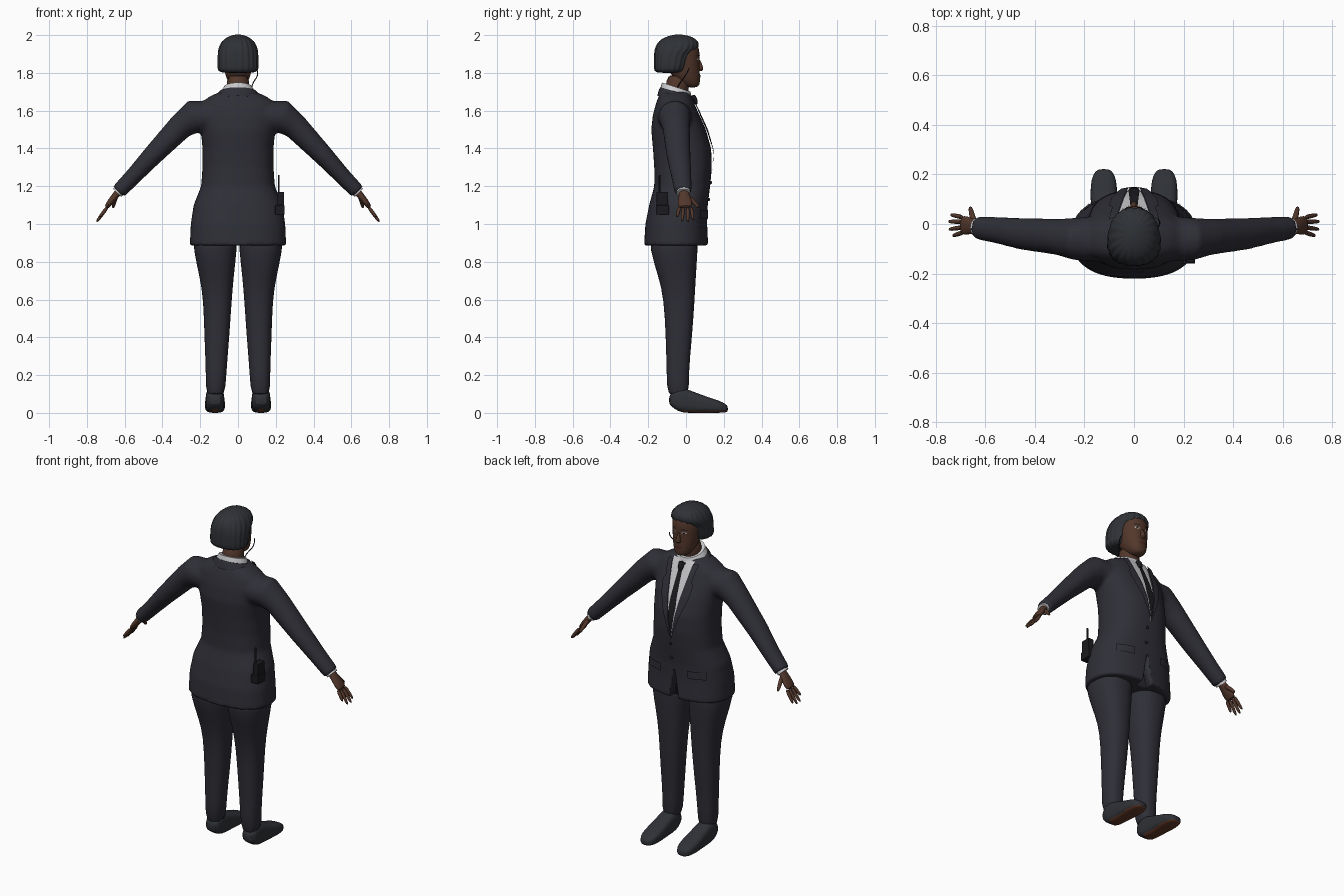
import bpy, bmesh, math
from mathutils import Vector as V

cube = bpy.data.objects.get("Cube")
if cube:
    bpy.data.objects.remove(cube, do_unlink=True)


def material(name, r, g, b):
    m = bpy.data.materials.new(name)
    m.use_nodes = True
    m.diffuse_color = (r, g, b, 1)
    bsdf = m.node_tree.nodes["Principled BSDF"]
    bsdf.inputs["Base Color"].default_value = (r, g, b, 1)
    bsdf.inputs["Roughness"].default_value = 0.7
    return m


SUIT = material("charcoal suit", .028, .028, .038)
HAIR = material("dark hair", .028, .031, .037)
SKIN = material("brown skin", .085, .038, .024)
SHIRT = material("pale shirt", .6, .6, .62)
BLACK = material("black", .011, .011, .014)
SOLE = material("brown sole", .12, .04, .02)
LIPS = material("dark lips", .075, .02, .016)
EYE = material("eye white", .45, .43, .4)


def ring(c, u, v, p=2, n=32, ripple=0):
    """Superellipse loop around c with half axes u and v."""
    out = []
    for i in range(n):
        t = math.tau * i / n
        k = 1 + ripple * (i % 4 in (1, 2))
        co, si = math.cos(t), math.sin(t)
        out.append(V(c) + V(u) * k * math.copysign(abs(co) ** (2 / p), co)
                   + V(v) * k * math.copysign(abs(si) ** (2 / p), si))
    return out


def stack(table, p=2, x=0, s=1, **kw):
    """Rings up z from rows of height, half width, back y, front y (and x)."""
    return [ring((s * (r[4] if len(r) > 4 else x), (r[2] + r[3]) / 2, r[0]),
                 (r[1], 0, 0), (0, (r[3] - r[2]) / 2, 0), p, **kw) for r in table]


def tube(points, n=16):
    """Rings along a path of rows x, y, z, y radius, thickness radius."""
    out = []
    for i, q in enumerate(points):
        a, b = points[max(i - 1, 0)], points[min(i + 1, len(points) - 1)]
        d = (V(b[:3]) - V(a[:3])).normalized()
        v = d.cross(V((0, 1, 0))).normalized()
        out.append(ring(q[:3], v.cross(d) * q[3], v * q[4], n=n))
    return out


def finish(ob):
    bpy.ops.object.select_all(action='DESELECT')
    ob.select_set(True)
    bpy.context.view_layer.objects.active = ob
    bpy.ops.object.shade_smooth_by_angle(angle=math.radians(50))


def loft(name, tubes, mat, sub=1):
    bm = bmesh.new()
    for rings in tubes:
        vs = [[bm.verts.new(c) for c in r] for r in rings]
        for a, b in zip(vs, vs[1:]):
            for i in range(len(a)):
                j = (i + 1) % len(a)
                bm.faces.new((a[i], a[j], b[j], b[i]))
        bm.faces.new(vs[0])
        bm.faces.new(vs[-1])
    bmesh.ops.recalc_face_normals(bm, faces=bm.faces[:])
    me = bpy.data.meshes.new(name)
    bm.to_mesh(me)
    bm.free()
    me.materials.append(mat)
    ob = bpy.data.objects.new(name, me)
    bpy.context.collection.objects.link(ob)
    finish(ob)
    if sub:
        ob.modifiers.new("round", 'SUBSURF').levels = sub
        ob.modifiers["round"].render_levels = sub
    return ob


def surface_y(table, p, x, z):
    """Front y of a stacked body at x and z."""
    for a, b in zip(table, table[1:]):
        if a[0] <= z <= b[0]:
            t = (z - a[0]) / (b[0] - a[0])
            w, back, front = (a[k] + (b[k] - a[k]) * t for k in (1, 2, 3))
            r = max(0, 1 - abs(x / w) ** p) ** (1 / p)
            return (back + front) / 2 + (front - back) / 2 * r
    return 0


def patch(name, table, p, z0, z1, left, right, off, mat, rows=16, cols=8):
    """Thin panel that follows the front of a stacked body."""
    bm = bmesh.new()
    grid = []
    for i in range(rows + 1):
        z = z0 + (z1 - z0) * i / rows
        xs = [left(z) + (right(z) - left(z)) * j / cols for j in range(cols + 1)]
        grid.append([bm.verts.new((x, surface_y(table, p, x, z) + off, z)) for x in xs])
    for a, b in zip(grid, grid[1:]):
        for j in range(cols):
            bm.faces.new((a[j + 1], a[j], b[j], b[j + 1]))
    me = bpy.data.meshes.new(name)
    bm.to_mesh(me)
    bm.free()
    me.materials.append(mat)
    ob = bpy.data.objects.new(name, me)
    bpy.context.collection.objects.link(ob)
    finish(ob)


def oval(name, x, z, w, h, off, mat):
    """Small oval panel on the face."""
    half = lambda q: w * math.sqrt(max(0, 1 - ((q - z) / h) ** 2))
    patch(name, HEAD, 2.2, z - h, z + h, lambda q: x - half(q), lambda q: x + half(q), off, mat, 8, 4)


# Jacket: torso and sleeves fused into one smooth skin
TORSO = [(.885, .255, -.222, .118), (1, .25, -.215, .112), (1.1, .235, -.195, .115),
         (1.2, .195, -.168, .128), (1.3, .188, -.168, .137), (1.4, .188, -.175, .133),
         (1.5, .197, -.184, .105), (1.58, .205, -.175, .07), (1.64, .2, -.158, .042),
         (1.675, .15, -.145, .027), (1.7, .095, -.13, .01)]
parts = [stack(TORSO, 2.4, n=64)]
for s in (1, -1):
    parts.append(tube([(s * .12, -.06, 1.57, .095, .08), (s * .24, -.06, 1.567, .085, .088),
                       (s * .305, -.052, 1.515, .073, .068), (s * .45, -.04, 1.365, .064, .054),
                       (s * .55, -.025, 1.257, .054, .045), (s * .632, -.015, 1.172, .047, .041)], 32))
jacket = loft("jacket", parts, SUIT, 0)
m = jacket.modifiers.new("fuse", 'REMESH')
m.mode, m.voxel_size, m.use_smooth_shade = 'VOXEL', .011, True
m = jacket.modifiers.new("relax", 'SMOOTH')
m.factor, m.iterations = .5, 6

# Open notch in the front hem
notch = loft("hem_notch_cutter", [[[V((x * w, y, z)) for x, y in ((-1, .06), (1, .06), (1, .3), (-1, .3))]
                                   for z, w in ((.85, .04), (1.06, .003))]], SUIT, 0)
notch.hide_render = notch.hide_viewport = True
m = jacket.modifiers.new("notch", 'BOOLEAN')
m.operation, m.object = 'DIFFERENCE', notch

# Shirt front, tie, lapels, pocket flaps and buttons
opening = lambda z: .068 * (z - 1.25) / .43
patch("shirt_front", TORSO, 2.4, 1.25, 1.69, lambda z: -opening(z), opening, .006, SHIRT)
tie_half = lambda z: min(.011 + .05 * (1.67 - z), opening(z) * .8)
patch("tie", TORSO, 2.4, 1.27, 1.67, lambda z: -tie_half(z), tie_half, .012, BLACK)
loft("tie_knot", [tube([(0, .035, 1.685, .012, .018), (0, .05, 1.66, .012, .02), (0, .055, 1.63, .008, .011)])], BLACK)
for s, side in ((1, "left"), (-1, "right")):
    lapel = lambda z: s * (opening(z) + .05 * min(1, (z - 1.25) / .25) * (1 if z < 1.58 else .65))
    edge = lambda z: s * opening(z)
    patch(side + "_lapel", TORSO, 2.4, 1.25, 1.68, *((edge, lapel) if s > 0 else (lapel, edge)), .012, SUIT, 24)
    a, b = sorted((s * .09, s * .19))
    patch(side + "_pocket_flap", TORSO, 2.4, 1.03, 1.075, lambda z: a, lambda z: b, .009, SUIT)
for z in (1.13, 1.22):
    bpy.ops.mesh.primitive_uv_sphere_add(segments=12, ring_count=6, radius=.009,
                                         location=(.012, surface_y(TORSO, 2.4, .012, z), z))
    button = bpy.context.object
    button.name = "jacket_button"
    button.data.materials.append(BLACK)
    finish(button)

# Tilted collars and neck
for name, mat, rows in (("jacket_collar", SUIT, ((1.655, .12, .1), (1.685, .112, .092), (1.7, .098, .084))),
                        ("shirt_collar", SHIRT, ((1.67, .1, .086), (1.7, .09, .082), (1.725, .074, .075)))):
    loft(name, [[ring((0, -.052, z), (w, 0, 0), (0, d, -.024)) for z, w, d in rows]], mat, 0)
loft("neck", [stack([(1.66, .062, -.115, .01), (1.72, .058, -.108, .015), (1.8, .06, -.1, .02)])], SKIN)

# Head and face
HEAD = [(1.722, .022, .015, .055), (1.735, .042, -.02, .073), (1.765, .06, -.06, .074),
        (1.81, .072, -.09, .073), (1.86, .08, -.12, .07), (1.91, .083, -.13, .073),
        (1.95, .078, -.13, .064), (1.98, .05, -.1, .03)]
loft("head", [stack(HEAD, 2.2)], SKIN)
loft("nose", [stack([(1.808, .011, .05, .08), (1.816, .018, .05, .095), (1.835, .012, .05, .09),
                     (1.875, .007, .05, .074)], 2, n=12)], SKIN)
oval("lips", 0, 1.782, .023, .009, .003, LIPS)
for s, side in ((1, "left"), (-1, "right")):
    oval(side + "_eye", s * .033, 1.872, .014, .006, .002, EYE)
    oval(side + "_iris", s * .033, 1.872, .006, .006, .004, BLACK)
    oval(side + "_brow", s * .034, 1.891, .018, .003, .003, BLACK)

# Bobbed hair with combed ridges and a fringe
loft("hair", [stack([(1.798, .1, -.163, -.012), (1.82, .106, -.168, .005), (1.87, .106, -.168, .018),
                     (1.905, .104, -.166, .03), (1.925, .102, -.163, .062), (1.955, .092, -.152, .068),
                     (1.98, .072, -.128, .052), (1.997, .04, -.09, .015), (2.004, .008, -.05, -.03)],
                    2.3, n=80, ripple=.035)], HAIR)

# Trouser legs, shoes, cuffs and hands
LEG = [(.075, .052, -.1, .02, .12), (.2, .053, -.102, .012, .116), (.4, .066, -.107, .032, .112),
       (.6, .075, -.117, .046, .108), (.72, .09, -.145, .052, .113), (.86, .115, -.192, .062, .121),
       (.98, .12, -.195, .065, .122)]
SHOE = [(-.092, .034, .045, .09), (-.06, .045, .022, .12), (-.03, .05, 0, .14), (.05, .05, 0, .108),
        (.12, .055, 0, .082), (.18, .051, 0, .064), (.212, .036, .003, .046), (.222, .018, .008, .034)]
for s, side in ((1, "left"), (-1, "right")):
    loft(side + "_trouser_leg", [stack(LEG, 2.3, s=s)], SUIT)
    shoe = loft(side + "_shoe", [[ring((s * .122, y, (b + t) / 2), (w, 0, 0), (0, 0, (t - b) / 2), 3)
                                  for y, w, b, t in SHOE]], HAIR)
    shoe.data.materials.append(SOLE)
    for f in shoe.data.polygons:
        f.material_index = int(f.center.z < .012)
    loft(side + "_shirt_cuff", [tube([(s * .61, -.015, 1.195, .036, .031), (s * .639, -.014, 1.165, .036, .031)])], SHIRT, 0)
    digits = [tube([(s * .615, -.013, 1.19, .025, .021), (s * .645, -.01, 1.155, .027, .019),
                    (s * .675, -.006, 1.118, .04, .017), (s * .7, -.004, 1.083, .038, .013)])]
    for y, ty, tx, tz in ((-.034, -.048, .733, 1.035), (-.013, -.022, .749, 1.01),
                          (.009, .01, .751, 1.008), (.027, .038, .742, 1.02)):
        k = V((s * .69, y, 1.092))
        tip = V((s * tx, ty, tz))
        digits.append(tube([(*k, .011, .011), (*k.lerp(tip, .55), .0095, .01), (*tip, .007, .007)], 10))
    digits.append(tube([(s * .645, .005, 1.15, .014, .014), (s * .655, .04, 1.118, .012, .012),
                        (s * .662, .072, 1.083, .008, .008)], 10))
    loft(side + "_hand", digits, SKIN)

# Radio on the hip with clip and antenna
for name, loc, size in (("radio_body", (.226, -.125, 1.11), (.036, .06, .12)),
                        ("radio_holder", (.222, -.125, 1.075), (.05, .07, .05)),
                        ("radio_antenna", (.216, -.14, 1.21), (.01, .01, .1))):
    bpy.ops.mesh.primitive_cube_add(size=1, location=loc)
    box = bpy.context.object
    box.name, box.scale = name, size
    bpy.ops.object.transform_apply(location=False, rotation=False, scale=True)
    box.data.materials.append(BLACK)
    bev = box.modifiers.new("edge", 'BEVEL')
    bev.width, bev.segments = .004, 2

# Earpiece wire
loft("earpiece_wire", [tube([(x, y, z, .003, .003) for x, y, z in
                             ((.095, .02, 1.83), (.108, .005, 1.8), (.1, -.01, 1.775),
                              (.078, -.03, 1.75), (.072, -.05, 1.715))], 8)], BLACK)
